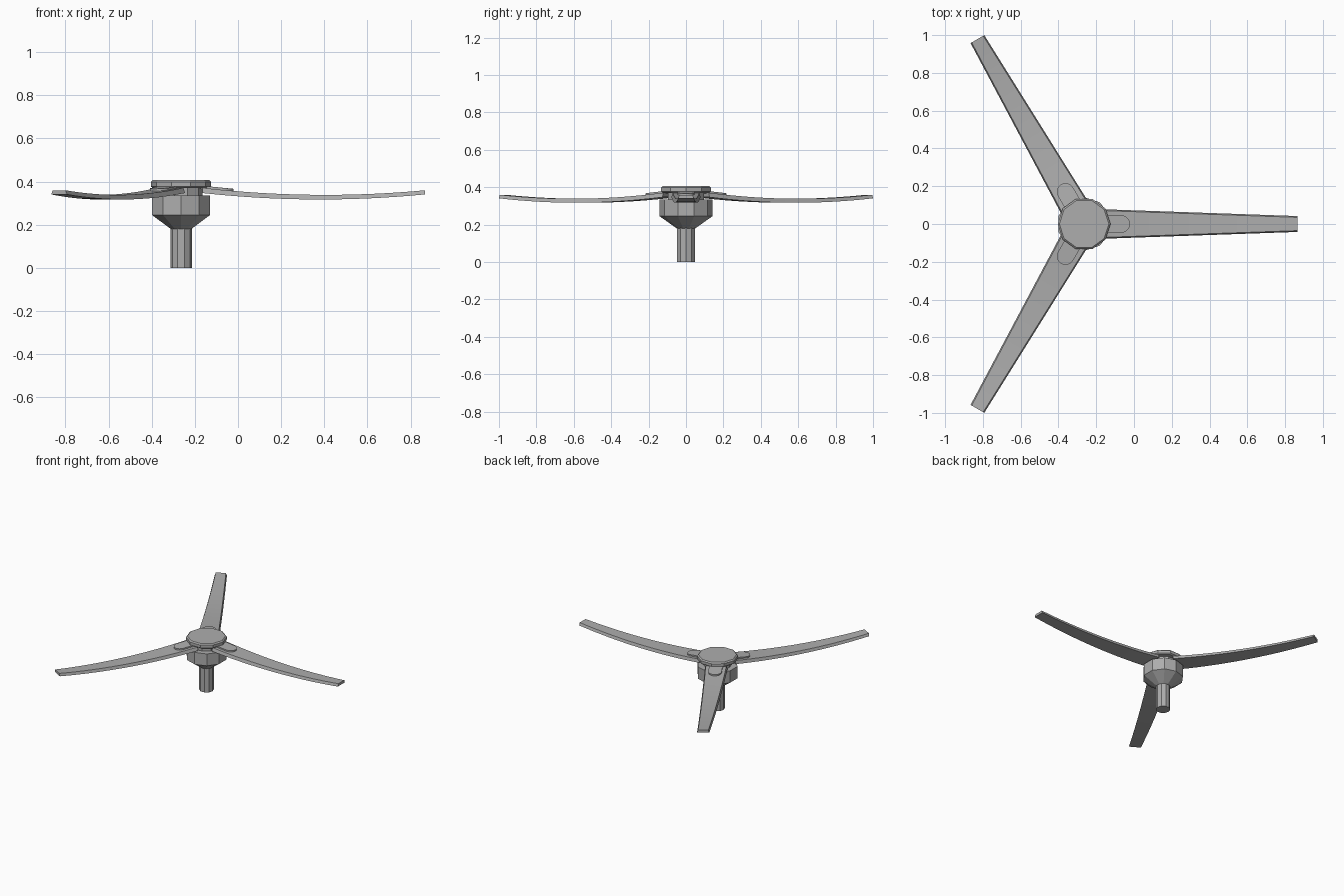
import bpy, bmesh
from math import cos, sin, pi, radians
from mathutils import Matrix

cube = bpy.data.objects.get("Cube")
if cube:
    bpy.data.objects.remove(cube, do_unlink=True)

HUB_X = -0.264      # hub axis; the three blades are centred around the origin
TIP = 1.13          # blade reach from the hub axis

grey = bpy.data.materials.new("metal grey")
grey.use_nodes = True
grey.diffuse_color = (0.42, 0.42, 0.42, 1)
grey.node_tree.nodes["Principled BSDF"].inputs["Base Color"].default_value = grey.diffuse_color


def make_object(name, rings, turn=0, smooth=False):
    """Skin closed rings of points, cap both ends, and place on the hub axis."""
    bm = bmesh.new()
    loops = [[bm.verts.new(p) for p in ring] for ring in rings]
    for low, high in zip(loops, loops[1:]):
        n = len(low)
        for i in range(n):
            j = (i + 1) % n
            bm.faces.new((low[i], low[j], high[j], high[i]))
    bm.faces.new(loops[0])
    bm.faces.new(loops[-1])
    bmesh.ops.recalc_face_normals(bm, faces=bm.faces)
    mesh = bpy.data.meshes.new(name)
    bm.to_mesh(mesh)
    bm.free()
    mesh.materials.append(grey)
    obj = bpy.data.objects.new(name, mesh)
    obj.matrix_world = Matrix.Translation((HUB_X, 0, 0)) @ Matrix.Rotation(turn, 4, "Z")
    bpy.context.collection.objects.link(obj)
    if smooth:
        bpy.ops.object.select_all(action="DESELECT")
        obj.select_set(True)
        bpy.context.view_layer.objects.active = obj
        bpy.ops.object.shade_smooth_by_angle(angle=radians(20))
    return obj


def turned(name, profile, sides=10, turn=0):
    """Faceted body of revolution from (radius, height) pairs."""
    make_object(name, [[(r * cos(2 * pi * i / sides), r * sin(2 * pi * i / sides), z)
                        for i in range(sides)] for r, z in profile], turn)


def blade_top(r):
    return 0.338 + 0.1 * (r - 0.67) ** 2


# Hub: rod, motor housing with tapered end, neck and chamfered cap
turned("rod", [(0.05, 0), (0.05, 0.2)])
turned("motor_housing", [(0.05, 0.18), (0.142, 0.245), (0.142, 0.335)], turn=pi / 10)
turned("neck", [(0.1, 0.33), (0.1, 0.375)])
turned("cap", [(0.131, 0.37), (0.14, 0.377), (0.14, 0.398), (0.131, 0.406)])

# Sagging tapered blade with slightly sloped sides
blade_rings = []
STEPS = 16
for k in range(STEPS + 1):
    t = k / STEPS
    r = 0.1 + (TIP - 0.1) * t
    half = 0.078 + (0.042 - 0.078) * t
    top = blade_top(r)
    bottom = top - 0.024 + 0.005 * t
    blade_rings.append([(r, -half, bottom), (r, half, bottom),
                        (r, half - 0.007, top), (r, 0.007 - half, top)])

# Round-ended bracket lying on the blade root
outline = [(0.08, -0.046), (0.13, -0.046)]
outline += [(0.195 + 0.048 * cos(a), 0.046 * sin(a))
            for a in (pi * (i / 10 - 0.5) for i in range(11))]
outline += [(0.13, 0.046), (0.08, 0.046)]
bracket_rings = [[(x, y, blade_top(x) + lift) for x, y in outline]
                 for lift in (-0.005, 0.01)]

for i, side in enumerate(("left", "back_right", "front_right")):
    turn = 2 * pi * i / 3
    make_object(side + "_blade", blade_rings, turn, smooth=True)
    make_object(side + "_bracket", bracket_rings, turn, smooth=True)
